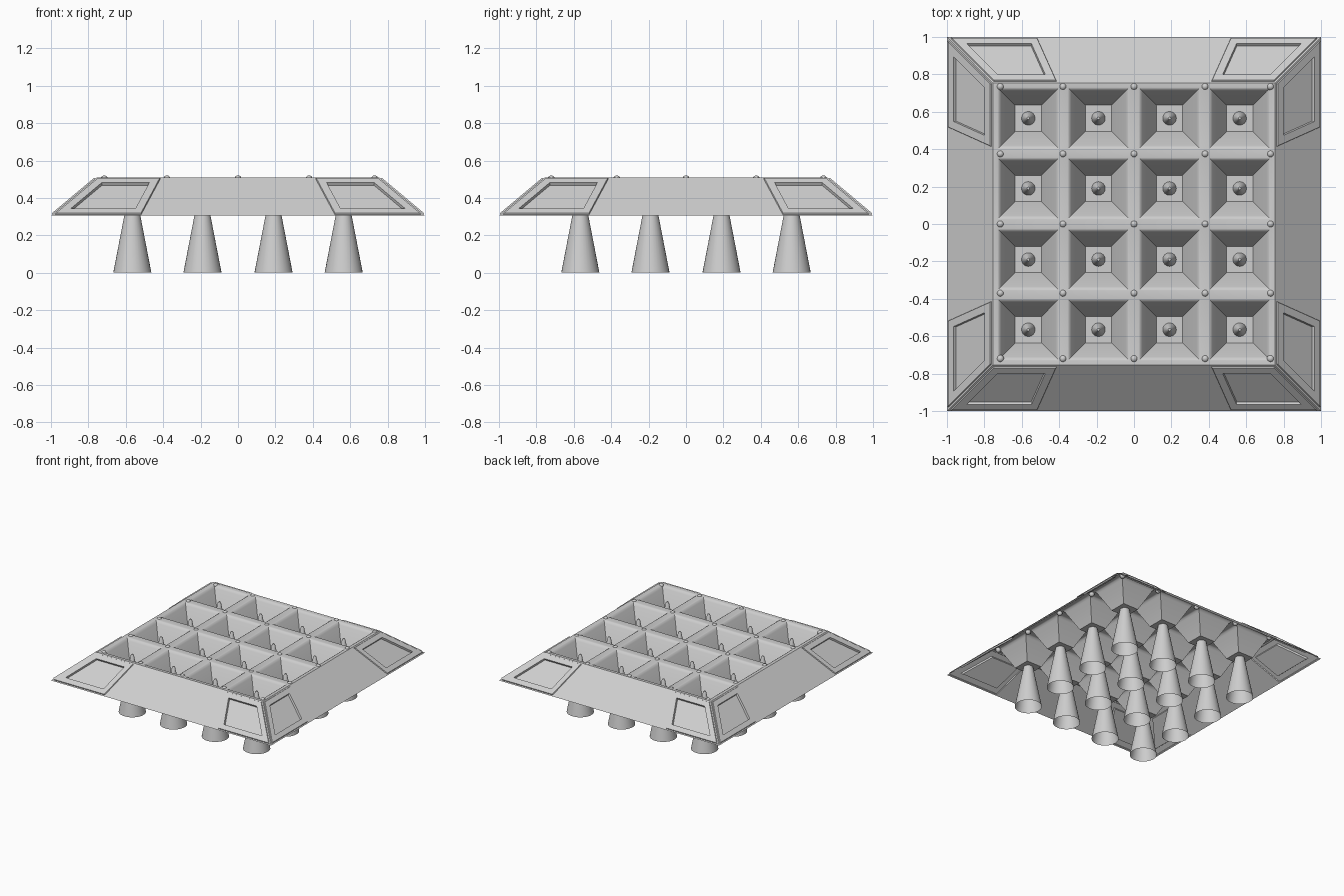
import bpy, bmesh, math
from mathutils import Matrix, Vector

if "Cube" in bpy.data.objects:
    bpy.data.objects.remove(bpy.data.objects["Cube"])

grey = bpy.data.materials.new("light_grey")
grey.diffuse_color = (0.62, 0.62, 0.62, 1)
grey.use_nodes = True
grey.node_tree.nodes["Principled BSDF"].inputs["Base Color"].default_value = grey.diffuse_color

TOP, RIM = 0.51, 0.305          # heights of deck and lower skirt edge
DECK = 0.755                    # half width of deck
CENTRES = (-0.565, -0.19, 0.19, 0.565)
PIT = ((0.165, 0), (0.155, 0.006), (0.145, 0.02), (0.07, 0.17))  # half width, depth


def finish(bm, name, angle):
    mesh = bpy.data.meshes.new(name)
    bm.to_mesh(mesh)
    bm.free()
    mesh.materials.append(grey)
    ob = bpy.data.objects.new(name, mesh)
    bpy.context.collection.objects.link(ob)
    bpy.ops.object.select_all(action='DESELECT')
    ob.select_set(True)
    bpy.context.view_layer.objects.active = ob
    bpy.ops.object.shade_smooth_by_angle(angle=math.radians(angle))


def face(bm, pts):
    return bm.faces.new([bm.verts.new(p) for p in pts])


def square(cx, cy, half, z):
    return [Vector((cx + sx * half, cy + sy * half, z))
            for sx, sy in ((-1, -1), (1, -1), (1, 1), (-1, 1))]


# Deck: grid of ribs with tapered square pits
bm = bmesh.new()
w = PIT[0][0]
lines = [-DECK] + [c + s * w for c in CENTRES for s in (-1, 1)] + [DECK]
for i in range(9):
    for j in range(9):
        x0, x1, y0, y1 = lines[i], lines[i + 1], lines[j], lines[j + 1]
        if not (i % 2 and j % 2):
            face(bm, [(x0, y0, TOP), (x1, y0, TOP), (x1, y1, TOP), (x0, y1, TOP)])
            continue
        cx, cy = (x0 + x1) / 2, (y0 + y1) / 2
        rings = [square(cx, cy, h, TOP - d) for h, d in PIT]
        for a, b in zip(rings, rings[1:]):
            for k in range(4):
                n = (k + 1) % 4
                face(bm, [a[k], a[n], b[n], b[k]])
        face(bm, rings[-1])
bmesh.ops.remove_doubles(bm, verts=bm.verts[:], dist=0.0005)
finish(bm, "pit_deck", 35)

# Skirt: four sloped sides, each with two framed corner panels
bm = bmesh.new()
panels = []
for k in range(4):
    rot = Matrix.Rotation(k * math.pi / 2, 3, 'Z')

    def side(b0, b1, t1, t0):
        return face(bm, [rot @ Vector(p) for p in (
            (b0, -1, RIM), (b1, -1, RIM), (t1, -DECK, TOP), (t0, -DECK, TOP))])
    panels.append(side(-1, -0.51, -0.40, -DECK))
    side(-0.51, 0.51, 0.40, -0.40)
    panels.append(side(0.51, 1, DECK, 0.40))
bmesh.ops.remove_doubles(bm, verts=bm.verts[:], dist=0.0005)
bm.normal_update()
# border, raised frame, recess wall, recess floor line
for thick, depth in ((0.01, 0), (0.003, 0.007), (0.04, 0), (0.003, -0.016), (0.02, 0)):
    bmesh.ops.inset_individual(bm, faces=panels, thickness=thick, depth=depth,
                               use_even_offset=True)
    bm.normal_update()
finish(bm, "sloped_skirt", 20)

# Open hollow cones, with tips rising through the pit floors
bm = bmesh.new()
SEG = 32
profile = ((0.102, 0), (0.043, 0.305), (0.013, 0.46), (0.007, 0.472))
for cx in CENTRES:
    for cy in CENTRES:
        loops = [[bm.verts.new((cx + r * math.cos(2 * math.pi * s / SEG),
                                cy + r * math.sin(2 * math.pi * s / SEG), z))
                  for s in range(SEG)] for r, z in profile]
        for a, b in zip(loops, loops[1:]):
            for s in range(SEG):
                n = (s + 1) % SEG
                bm.faces.new((a[s], a[n], b[n], b[s]))
        bm.faces.new(loops[-1])
finish(bm, "cone_legs", 60)

# Small balls at the rib crossings
bm = bmesh.new()
for x in (-0.715, -0.38, 0, 0.38, 0.73):
    for y in (-0.72, -0.37, 0, 0.375, 0.735):
        bmesh.ops.create_uvsphere(bm, u_segments=16, v_segments=10, radius=0.02,
                                  matrix=Matrix.Translation((x, y, 0.5)))
finish(bm, "rib_balls", 60)
